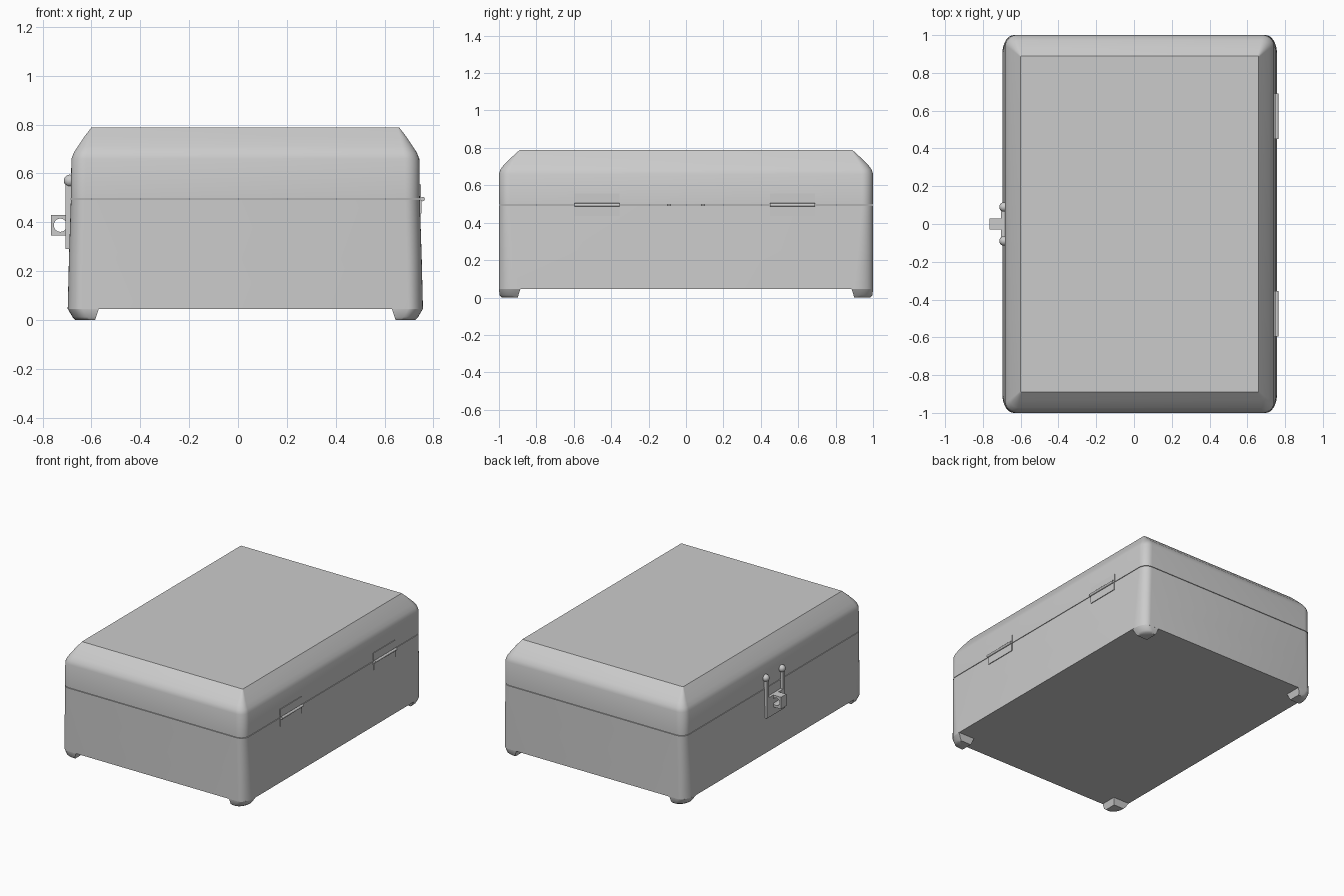
import bpy, bmesh
from math import sin, cos, pi

if "Cube" in bpy.data.objects:
    bpy.data.objects.remove(bpy.data.objects["Cube"])

CX = 0.03  # the box sits slightly off-centre because the latch sticks out


def finish(name, bm, angle=0.7):
    bmesh.ops.recalc_face_normals(bm, faces=bm.faces)
    me = bpy.data.meshes.new(name)
    bm.to_mesh(me)
    bm.free()
    ob = bpy.data.objects.new(name, me)
    bpy.context.collection.objects.link(ob)
    bpy.ops.object.select_all(action='DESELECT')
    ob.select_set(True)
    bpy.context.view_layer.objects.active = ob
    bpy.ops.object.shade_smooth_by_angle(angle=angle)
    return ob


def loft(name, rings):
    bm = bmesh.new()
    loops = [[bm.verts.new(p) for p in ring] for ring in rings]
    n = len(loops[0])
    for a, b in zip(loops, loops[1:]):
        for i in range(n):
            j = (i + 1) % n
            bm.faces.new((a[i], a[j], b[j], b[i]))
    bm.faces.new(loops[0])
    bm.faces.new(loops[-1])
    return finish(name, bm)


def arc(hx, hy, rx, ry, n=8):
    return [(hx - rx + rx * cos(pi / 2 * i / n), hy - ry + ry * sin(pi / 2 * i / n))
            for i in range(n + 1)]


def rounded(z, hx, hy, rx, ry):
    q = arc(hx, hy, rx, ry)
    pts = (q + [(-x, y) for x, y in reversed(q)]
           + [(-x, -y) for x, y in q] + [(x, -y) for x, y in reversed(q)])
    return [(x + CX, y, z) for x, y in pts]


def box(name, x0, x1, y0, y1, z0, z1):
    return loft(name, [[(x0, y0, z), (x1, y0, z), (x1, y1, z), (x0, y1, z)] for z in (z0, z1)])


# Box body and lid, with a narrow seam between them
loft("box_body", [rounded(0.045, 0.727, 1.0, 0.06, 0.10),
                  rounded(0.25, 0.722, 1.0, 0.06, 0.08),
                  rounded(0.493, 0.714, 1.0, 0.06, 0.06)])
loft("box_lid", [rounded(0.497, 0.714, 1.0, 0.06, 0.06),
                 rounded(0.66, 0.712, 1.0, 0.06, 0.06),
                 rounded(0.685, 0.702, 0.992, 0.055, 0.055),
                 rounded(0.71, 0.686, 0.973, 0.045, 0.045),
                 rounded(0.75, 0.659, 0.932, 0.025, 0.025),
                 rounded(0.788, 0.63, 0.89, 0.006, 0.006)])

# Corner feet
for sx in (-1, 1):
    for sy in (-1, 1):
        rings = []
        for z, hx, hy, ix, iy in ((0, 0.695, 0.985, 0.615, 0.9),
                                  (0.012, 0.707, 0.997, 0.611, 0.896),
                                  (0.046, 0.727, 1.0, 0.6, 0.885)):
            pts = [(ix, iy), (hx, iy)] + arc(hx, hy, 0.06, 0.098 if z > 0.04 else 0.08) + [(ix, hy)]
            rings.append([(CX + sx * x, sy * y, z) for x, y in pts])
        loft("foot", rings)

# Hinges: thin leaves and a pin on the right side
for y0 in (-0.595, 0.45):
    y1 = y0 + 0.24
    box("hinge_upper_leaf", 0.735, 0.748, y0, y1, 0.5, 0.555)
    box("hinge_lower_leaf", 0.735, 0.751, y0, y1, 0.435, 0.49)
    ring = [(0.756 + 0.009 * cos(i * pi / 6), 0.495 + 0.009 * sin(i * pi / 6)) for i in range(12)]
    loft("hinge_pin", [[(x, y, z) for x, z in ring] for y in (y0, y1)])

# Latch: base plate, two prongs with ball ends
box("latch_plate", -0.705, -0.675, -0.10, 0.10, 0.29, 0.43)
for s in (-1, 1):
    y = s * 0.09
    box("latch_prong", -0.705, -0.683, y - 0.011, y + 0.011, 0.29, 0.56)
    bm = bmesh.new()
    bmesh.ops.create_uvsphere(bm, u_segments=20, v_segments=12, radius=0.025)
    bmesh.ops.translate(bm, verts=bm.verts, vec=(-0.688, y, 0.57))
    finish("latch_ball", bm)

# Lock staple: square block pierced by a round hole
n = 32
bm = bmesh.new()
cx, cz, r = -0.727, 0.388, 0.027
rows = []
for y in (-0.03, 0.03):
    outer, inner = [], []
    for i in range(n):
        c, s = cos(2 * pi * i / n), sin(2 * pi * i / n)
        k = 0.042 / max(abs(c), abs(s))
        outer.append(bm.verts.new((cx + k * c * (0.9), y, cz + k * s)))
        inner.append(bm.verts.new((cx + r * c, y, cz + r * s)))
    rows += [outer, inner]
for a, b in ((0, 1), (1, 3), (3, 2), (2, 0)):
    for i in range(n):
        j = (i + 1) % n
        bm.faces.new((rows[a][i], rows[a][j], rows[b][j], rows[b][i]))
finish("lock_staple", bm)
